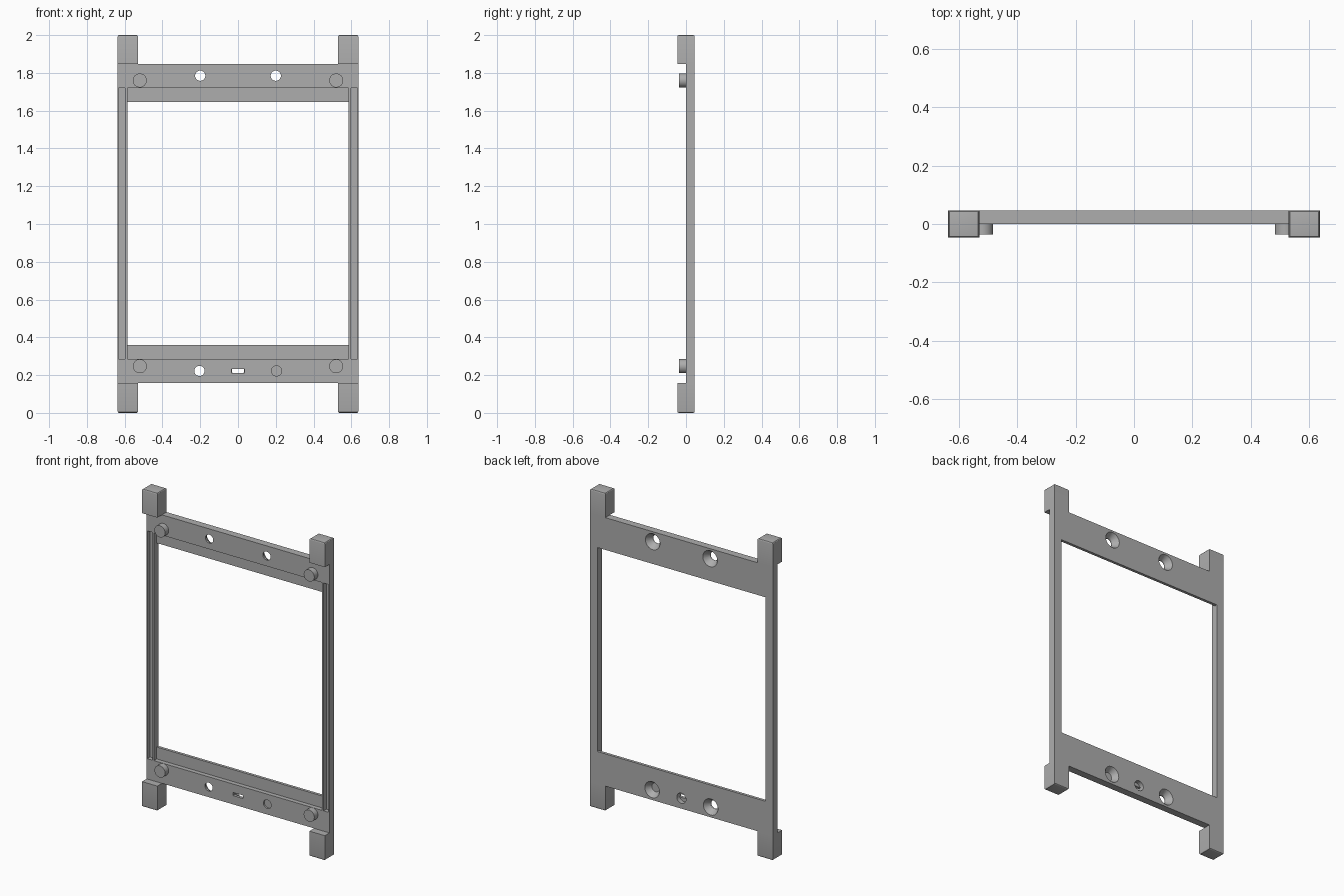
import bpy
import bmesh
import math
from mathutils import Matrix, Vector

old = bpy.data.objects.get("Cube")
if old:
    bpy.data.objects.remove(old, do_unlink=True)

grey = bpy.data.materials.new("neutral_grey")
grey.use_nodes = True
colour = (0.42, 0.42, 0.42, 1)
grey.diffuse_color = colour
grey.node_tree.nodes["Principled BSDF"].inputs["Base Color"].default_value = colour

HALF_W, BACK = 0.637, 0.046
RAIL_LOW, RAIL_HIGH = 0.157, 1.848
STEP_LOW, STEP_HIGH = 0.285, 1.72
OPEN_X, RIB_X, LIP_X = 0.586, 0.597, 0.632
FLOOR = 0.028


def finish(name, bm):
    bmesh.ops.recalc_face_normals(bm, faces=bm.faces)
    mesh = bpy.data.meshes.new(name)
    bm.to_mesh(mesh)
    bm.free()
    mesh.materials.append(grey)
    obj = bpy.data.objects.new(name, mesh)
    bpy.context.collection.objects.link(obj)
    return obj


def box(name, x, y, z, round_end=None):
    """Box from ranges; round_end (+1/-1) softens the top or bottom rim."""
    bm = bmesh.new()
    bmesh.ops.create_cube(bm, size=1)
    for v in bm.verts:
        v.co = Vector([r[0] if c < 0 else r[1] for c, r in zip(v.co, (x, y, z))])
    if round_end:
        end = z[1] if round_end > 0 else z[0]
        rim = [e for e in bm.edges if all(abs(v.co.z - end) < 1e-5 for v in e.verts)]
        bmesh.ops.bevel(bm, geom=rim, offset=0.008, segments=3, profile=0.5, affect='EDGES')
    return finish(name, bm)


def cylinder(name, x, z, y0, y1, r0, r1, sides=32):
    """Round part along y, radius r0 at y0 and r1 at y1."""
    bm = bmesh.new()
    place = Matrix.Translation((x, (y0 + y1) / 2, z)) @ Matrix.Rotation(-math.pi / 2, 4, 'X')
    bmesh.ops.create_cone(bm, cap_ends=True, segments=sides, radius1=r0, radius2=r1,
                          depth=y1 - y0, matrix=place)
    return finish(name, bm)


def smooth(obj):
    bpy.ops.object.select_all(action='DESELECT')
    obj.select_set(True)
    bpy.context.view_layer.objects.active = obj
    bpy.ops.object.shade_smooth_by_angle(angle=math.radians(30))


def cut(target, cutter):
    cutter.hide_render = True
    mod = target.modifiers.new("cut", 'BOOLEAN')
    mod.operation, mod.solver, mod.object = 'DIFFERENCE', 'EXACT', cutter
    bpy.context.view_layer.objects.active = target
    bpy.ops.object.modifier_apply(modifier=mod.name)
    bpy.data.objects.remove(cutter, do_unlink=True)


# Frame plate with its opening and recessed ledges
frame = box("frame", (-HALF_W, HALF_W), (0, BACK), (RAIL_LOW, RAIL_HIGH))
cut(frame, box("opening_cutter", (-OPEN_X, OPEN_X), (-0.1, 0.1), (0.36, 1.645)))
cut(frame, box("ledge_cutter", (-OPEN_X, OPEN_X), (-0.1, FLOOR), (STEP_LOW, STEP_HIGH)))

# Long channels in the side rails
for s in (-1, 1):
    cut(frame, box("channel_cutter", sorted((s * RIB_X, s * LIP_X)), (-0.1, FLOOR),
                   (STEP_LOW, STEP_HIGH)))

# Countersunk screw holes
for x, z in ((0.2, 1.785), (0.204, 0.222)):
    for s in (-1, 1):
        cut(frame, cylinder("hole_cutter", s * x, z, -0.1, 0.1, 0.027, 0.027))
        cut(frame, cylinder("sink_cutter", s * x, z, 0.01, BACK + 0.002, 0.027, 0.052))

# Small slot with a round pocket behind it
cut(frame, box("slot_cutter", (-0.035, 0.035), (-0.1, 0.022), (0.212, 0.232)))
cut(frame, cylinder("pocket_cutter", 0, 0.222, 0.018, 0.1, 0.032, 0.032))
smooth(frame)

# Corner blocks and round pegs
for side, s in (("right", -1), ("left", 1)):
    xs = sorted((s * 0.53, s * HALF_W))
    smooth(box(side + "_upper_block", xs, (-BACK, BACK), (RAIL_HIGH, 2), 1))
    smooth(box(side + "_lower_block", xs, (-BACK, BACK), (0, RAIL_LOW), -1))
    for level, z in (("upper", 1.76), ("lower", 0.247)):
        smooth(cylinder(side + "_" + level + "_peg", s * 0.52, z, -0.036, 0.001, 0.037, 0.037))
